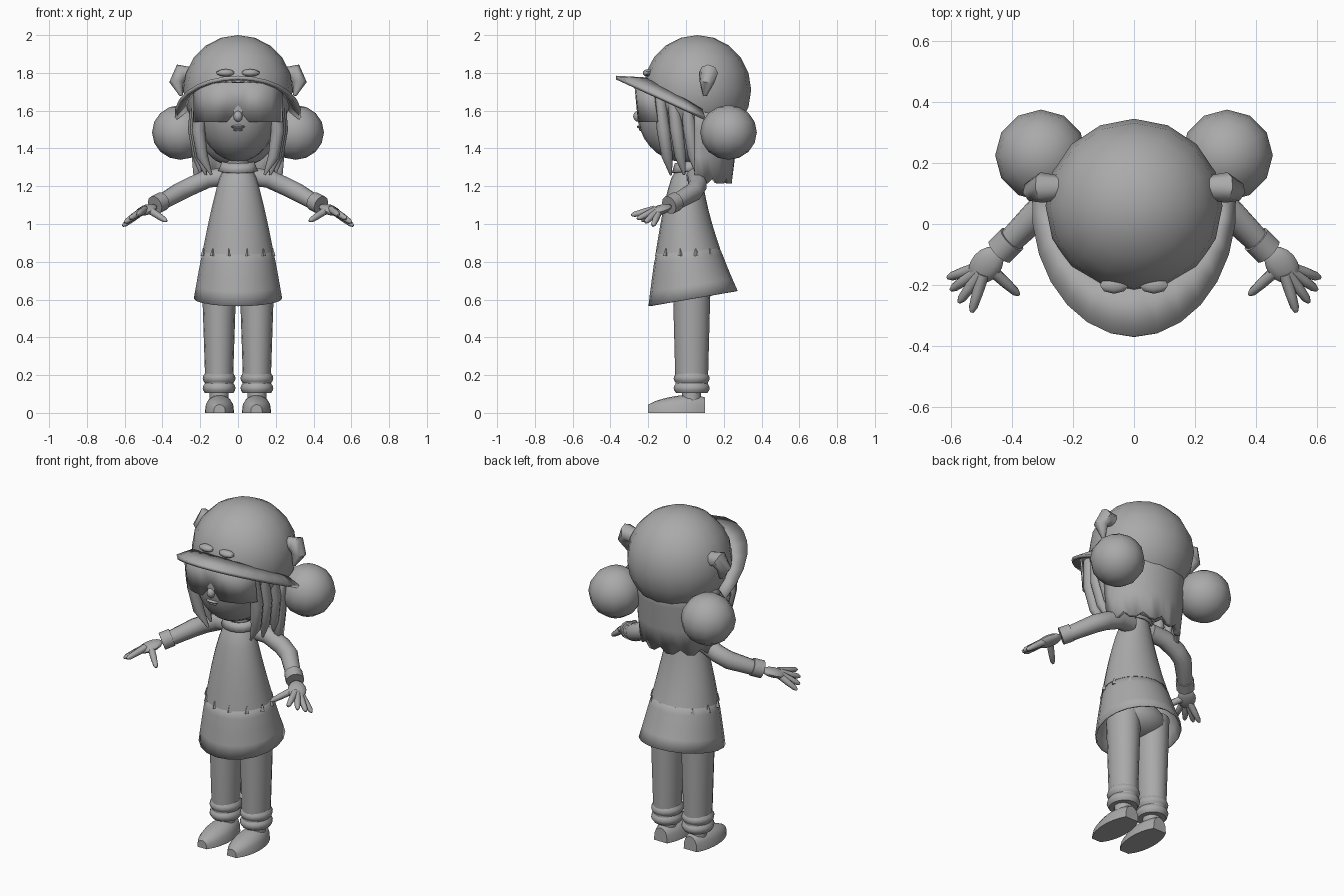
import bpy, bmesh
from math import sin, cos, pi, tau, radians
from mathutils import Vector, Matrix

if "Cube" in bpy.data.objects:
    bpy.data.objects.remove(bpy.data.objects["Cube"])

grey = (.4, .4, .4, 1)
material = bpy.data.materials.new("plain grey")
material.use_nodes = True
material.diffuse_color = grey
material.node_tree.nodes["Principled BSDF"].inputs["Base Color"].default_value = grey


def finish(name, bm, mirror=False, thickness=0):
    bmesh.ops.recalc_face_normals(bm, faces=bm.faces)
    mesh = bpy.data.meshes.new(name)
    bm.to_mesh(mesh)
    bm.free()
    mesh.materials.append(material)
    part = bpy.data.objects.new(name, mesh)
    bpy.context.collection.objects.link(part)
    bpy.ops.object.select_all(action='DESELECT')
    part.select_set(True)
    bpy.context.view_layer.objects.active = part
    bpy.ops.object.shade_smooth_by_angle(angle=radians(50))
    if mirror:
        part.modifiers.new("mirror", 'MIRROR').use_clip = True
    if thickness:
        solid = part.modifiers.new("thickness", 'SOLIDIFY')
        solid.thickness = thickness
        solid.offset = 0


def skin(bm, rings, closed=True, caps=True):
    """Bridge a list of equal-length point rings."""
    loops = [[bm.verts.new(point) for point in ring] for ring in rings]
    count = len(loops[0])
    for lower, upper in zip(loops, loops[1:]):
        for i in range(count if closed else count - 1):
            j = (i + 1) % count
            bm.faces.new((lower[i], lower[j], upper[j], upper[i]))
    if caps and closed:
        bm.faces.new(loops[0])
        bm.faces.new(loops[-1])


def loft(name, rings, closed=True, caps=True, **options):
    bm = bmesh.new()
    skin(bm, rings, closed, caps)
    finish(name, bm, **options)


def oval(x, y, z, width, depth, tilt=0, count=16):
    """Horizontal oval ring whose back is raised and front lowered by tilt."""
    angles = [tau * i / count for i in range(count)]
    return [(x + width * cos(a), y + depth * sin(a), z + tilt * sin(a)) for a in angles]


def tubes(name, paths, count=10):
    """Mirrored tapered tubes; each path point is (x, y, z, radius)."""
    bm = bmesh.new()
    for path in paths:
        points = [Vector(p[:3]) for p in path]
        rings, previous = [], None
        for i, centre in enumerate(points):
            along = (points[min(i + 1, len(points) - 1)] - points[max(i - 1, 0)]).normalized()
            if previous is None:
                side = along.orthogonal().normalized()
            else:
                side = previous.rotation_difference(along) @ side
            up, previous, radius = along.cross(side), along, path[i][3]
            angles = [tau * k / count for k in range(count)]
            rings.append([centre + radius * (side * cos(a) + up * sin(a)) for a in angles])
        skin(bm, rings)
    finish(name, bm, mirror=True)


def blob(name, centre, radii, segments=16, turn=Matrix(), **options):
    bm = bmesh.new()
    place = Matrix.Translation(centre) @ turn @ Matrix.Diagonal((*radii, 1))
    bmesh.ops.create_uvsphere(bm, u_segments=segments, v_segments=segments * 2 // 3,
                              radius=1, matrix=place)
    finish(name, bm, **options)


# Head, cap and hair buns
blob("face", (0, -.02, 1.6), (.21, .24, .27), segments=24)
blob("cap_dome", (0, .06, 1.71), (.29, .285, .29))
blob("hair_buns", (.305, .225, 1.485), (.15, .15, .145), segments=12, mirror=True)
blob("nose", (0, -.25, 1.57), (.025, .03, .03), segments=10)
blob("upper_lip", (0, -.24, 1.515), (.04, .02, .01), segments=10)
blob("lower_lip", (0, -.23, 1.5), (.03, .02, .01), segments=10)
blob("cap_clips", (.065, -.2, 1.8), (.05, .03, .02), segments=8, mirror=True)
tubes("cap_ears", [[(.25, .12, 1.79, .04), (.3, .12, 1.8, .05),
                    (.325, .11, 1.75, .04), (.3, .1, 1.68, .01)]], count=8)


# Cap brim, a half arc sloping down from the front to the temples
def brim_edge(width, depth, height, slope):
    angles = [radians(95) * i / 7 for i in range(8)]
    return [(width * sin(a), .06 - depth * cos(a), height - slope * depth * (1 - cos(a)))
            for a in angles]


loft("cap_brim", [brim_edge(.275, .25, 1.765, .6), brim_edge(.33, .43, 1.775, .46)],
     closed=False, mirror=True, thickness=.02)

# Wrapped eye visor with a nose notch
bottom, top = [], []
for i in range(5):
    x, bend = .058 * i, (i / 4) ** 4
    y = .1 * bend - .27
    bottom.append((x, y + .02, max(1.54, 1.61 - 1.2 * x)))
    top.append((x, y, 1.75 - .05 * bend))
loft("eye_visor", [bottom, top], closed=False, mirror=True, thickness=.01)

# Side locks and back hair
locks = []
for k in range(3):
    x, y = .2 + .01 * k, .07 * k - .14
    locks.append([(x, y, 1.68, .03), (x + .01, y + .02, 1.5, .035),
                  (x - .01, y + .04, 1.36, .03), (.14 + .03 * k, y + .06, 1.26, .006)])
tubes("side_locks", locks, count=8)

hair_rings = []
for k in range(4):
    width, depth = .25 - .01 * k, .23 - .015 * k
    hair_rings.append([(width * cos(pi * i / 18), .045 + depth * sin(pi * i / 18),
                        1.65 - .145 * k + (.03 if k == 3 and i % 3 == 0 else 0))
                       for i in range(19)])
loft("back_hair", hair_rings, closed=False, thickness=.03)
blob("hair_underside", (0, .06, 1.5), (.21, .15, .2))

# Neck and collar
loft("neck", [oval(0, .02, z, .06, .06) for z in (1.25, 1.42)])
loft("collar", [oval(0, .01, 1.28, .1, .08, tilt=.01), oval(0, .015, 1.33, .08, .07, tilt=.01)],
     caps=False, thickness=.01)


# Dress: one flaring outline, split into bodice and skirt, with a raised back hem
def dress_ring(t, grow=0):
    front, back = -.04 - .155 * t ** .6, .08 + .19 * t ** 1.5
    return oval(0, (front + back) / 2, 1.3 - .695 * t, .07 + .16 * t ** .75 + grow,
                (back - front) / 2 + grow, tilt=.04 * t * t, count=20)


loft("bodice", [dress_ring(.08 * i, grow=.003) for i in range(9)])
loft("skirt", [dress_ring(.6 + .1 * i, grow=-.006 if i == 0 else 0) for i in range(5)],
     caps=False, thickness=.008)

# Small pointed tabs around the waist
bm = bmesh.new()
for i in range(6):
    a = radians(30 * i - 75)
    spot = Matrix.Translation((.19 * cos(a), .01 + .165 * sin(a), .85))
    bmesh.ops.create_cone(bm, cap_ends=True, segments=4, radius1=.015, radius2=.003,
                          depth=.04, matrix=spot)
finish("waist_tabs", bm, mirror=True)

# Arms with cuffs
tubes("sleeves", [[(.07, .05, 1.25, .05), (.16, .06, 1.24, .05), (.25, .06, 1.2, .05),
                   (.31, .04, 1.17, .05), (.43, -.08, 1.1, .04)]], count=12)
tubes("sleeve_cuffs", [[(.4, -.05, 1.12, .05), (.44, -.09, 1.1, .05)]], count=12)

# Hands: a flattened palm with digits fanned out from it
palm = Vector((.485, -.135, 1.085))
aim = Vector((1, -1.2, -.5)).to_track_quat('Z', 'Y').to_matrix().to_4x4()
blob("palms", palm - Vector((0, 0, .01)), (.05, .025, .07), segments=12, turn=aim, mirror=True)
digits = []
for degrees in (-48, 17, 36, 55, 72):
    a = radians(degrees)
    length = .17 - .03 * abs(a)
    reach = Vector((length * sin(a), -length * cos(a), -.02 - .06 * abs(a)))
    digits.append([(*(palm + reach * t), radius)
                   for t, radius in ((.2, .02), (.6, .018), (.9, .014), (1, .006))])
tubes("fingers", digits, count=8)

# Trousers with rolled cuffs
blob("hips", (0, .03, .68), (.17, .13, .1))
loft("trouser_legs", [oval(.1, .03, .12 + .15 * i, .072 + .005 * i, .085 + .004 * i)
                      for i in range(5)], mirror=True)
folds = [(i, .075 + .012 * abs(sin(pi * i / 4))) for i in range(9)]
loft("trouser_cuffs", [oval(.1, .03, .105 + .013 * i, r, r * 1.1) for i, r in folds], mirror=True)

# Ankles and rounded, flat-soled shoes
loft("ankles", [oval(.1, .03, z, .05, .05) for z in (.05, .14)], mirror=True)
sections = []
for i in range(9):
    t = i / 8
    swell = sin(pi * (.1 + .85 * t)) ** .5
    width, height = .078 * swell, (.11 - .04 * t) * swell ** .5
    sections.append([(.098 + width * cos(pi * k / 8), .1 - .3 * t,
                      height * abs(sin(pi * k / 8)) ** .7) for k in range(9)])
loft("shoes", sections, mirror=True)
